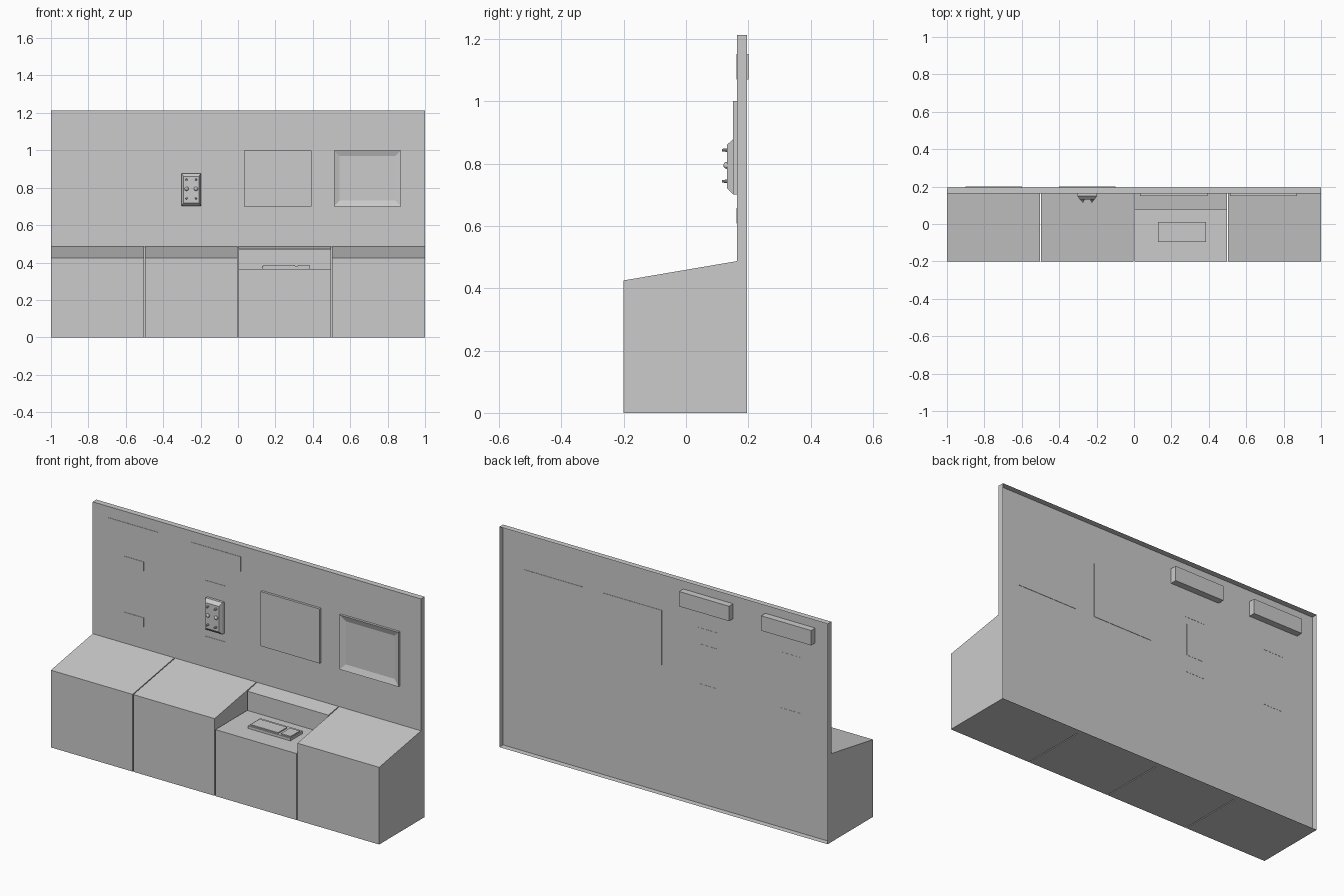
import bpy, bmesh, math
from mathutils import Matrix

if "Cube" in bpy.data.objects:
    bpy.data.objects.remove(bpy.data.objects["Cube"])


def finish(bm, name):
    bmesh.ops.recalc_face_normals(bm, faces=bm.faces[:])
    me = bpy.data.meshes.new(name)
    bm.to_mesh(me)
    bm.free()
    ob = bpy.data.objects.new(name, me)
    bpy.context.collection.objects.link(ob)
    return ob


def add_box(bm, x, y, z):
    size = (x[1] - x[0], y[1] - y[0], z[1] - z[0])
    mid = (sum(x) / 2, sum(y) / 2, sum(z) / 2)
    return bmesh.ops.create_cube(bm, size=1, matrix=Matrix.Translation(mid) @ Matrix.Diagonal((*size, 1)))


def box(name, x, y, z):
    bm = bmesh.new()
    add_box(bm, x, y, z)
    return finish(bm, name)


def extrude_profile(name, pts, x0, x1):
    """Extrude a (y, z) side profile along x."""
    bm = bmesh.new()
    face = bm.faces.new([bm.verts.new((x0, y, z)) for y, z in pts])
    new = bmesh.ops.extrude_face_region(bm, geom=[face])
    bmesh.ops.translate(bm, vec=(x1 - x0, 0, 0),
                        verts=[v for v in new["geom"] if isinstance(v, bmesh.types.BMVert)])
    return finish(bm, name)


WALL, BACK = 0.164, 0.196

# Back panel: thin shell, open at the rear
bm = bmesh.new()
add_box(bm, (-1, 1), (WALL, BACK), (0, 1.213))
bmesh.ops.delete(bm, geom=[f for f in bm.faces if f.calc_center_median().y > BACK - 0.001],
                 context='FACES')
finish(bm, "back_panel")

# Desk cabinets with sloped tops; the third has a keyboard recess
F, B = -0.2, WALL
sloped = [(F, 0), (B, 0), (B, 0.487), (F, 0.425)]
recessed = [(F, 0), (B, 0), (B, 0.487), (0.077, 0.472), (0.077, 0.366), (F, 0.366)]
for i in range(4):
    x0 = -1 + i * 0.5 + (0.0025 if i else 0)
    x1 = -0.5 + i * 0.5 - (0.0025 if i < 3 else 0)
    extrude_profile(f"cabinet_{i + 1}", recessed if i == 2 else sloped, x0, x1)

# Keyboard base and its two key blocks
box("keyboard_base", (0.128, 0.386), (-0.095, 0.012), (0.364, 0.381))
box("main_keys", (0.137, 0.305), (-0.087, -0.008), (0.380, 0.387))
box("number_keys", (0.322, 0.382), (-0.087, -0.008), (0.380, 0.387))

# Header boxes running through the panel, and small label plates
for side, cx in (("left", -0.75), ("right", -0.25)):
    box(f"header_box_{side}", (cx - 0.152, cx + 0.152), (0.162, 0.2), (1.07, 1.152))
    for level, z in (("lower", 0.608), ("upper", 0.916)):
        box(f"label_{level}_{side}", (cx - 0.062, cx + 0.062), (0.162, 0.165), (z, z + 0.05))

# Wall screens: one flat, one with an inset display
box("flat_screen", (0.032, 0.392), (0.151, 0.166), (0.7, 1.0))
bm = bmesh.new()
add_box(bm, (0.512, 0.872), (0.151, 0.166), (0.7, 1.0))
front = min(bm.faces, key=lambda f: f.calc_center_median().y)
bmesh.ops.inset_region(bm, faces=[front], thickness=0.044)
bmesh.ops.translate(bm, verts=front.verts[:], vec=(0, 0.011, 0))
finish(bm, "framed_screen")

# Control box with a chamfered front
CX, CZ = -0.25, 0.79
bm = bmesh.new()
add_box(bm, (CX - 0.052, CX + 0.052), (0.15, 0.165), (CZ - 0.087, CZ + 0.087))
front = min(bm.faces, key=lambda f: f.calc_center_median().y)
bmesh.ops.inset_region(bm, faces=[front], thickness=0.016)
bmesh.ops.translate(bm, verts=front.verts[:], vec=(0, -0.018, 0))
bmesh.ops.scale(bm, verts=front.verts[:], vec=(1, 1, 0.93),
                space=Matrix.Translation((-CX, 0, -CZ)))
finish(bm, "control_box")

# Pegs above and below, round knobs in the middle
turn = Matrix.Rotation(math.pi / 2, 4, 'X')
for side in (-1, 1):
    x = CX + side * 0.025
    for row in (-1, 0, 1):
        bm = bmesh.new()
        if row:
            bmesh.ops.create_cone(bm, cap_ends=True, segments=10, radius1=0.006, radius2=0.004,
                                  depth=0.02, matrix=Matrix.Translation((x, 0.125, CZ + 0.003 + row * 0.05)) @ turn)
        else:
            bmesh.ops.create_uvsphere(bm, u_segments=12, v_segments=8, radius=0.011,
                                      matrix=Matrix.Translation((x, 0.131, CZ + 0.004)) @ turn)
        finish(bm, "peg" if row else "knob")
